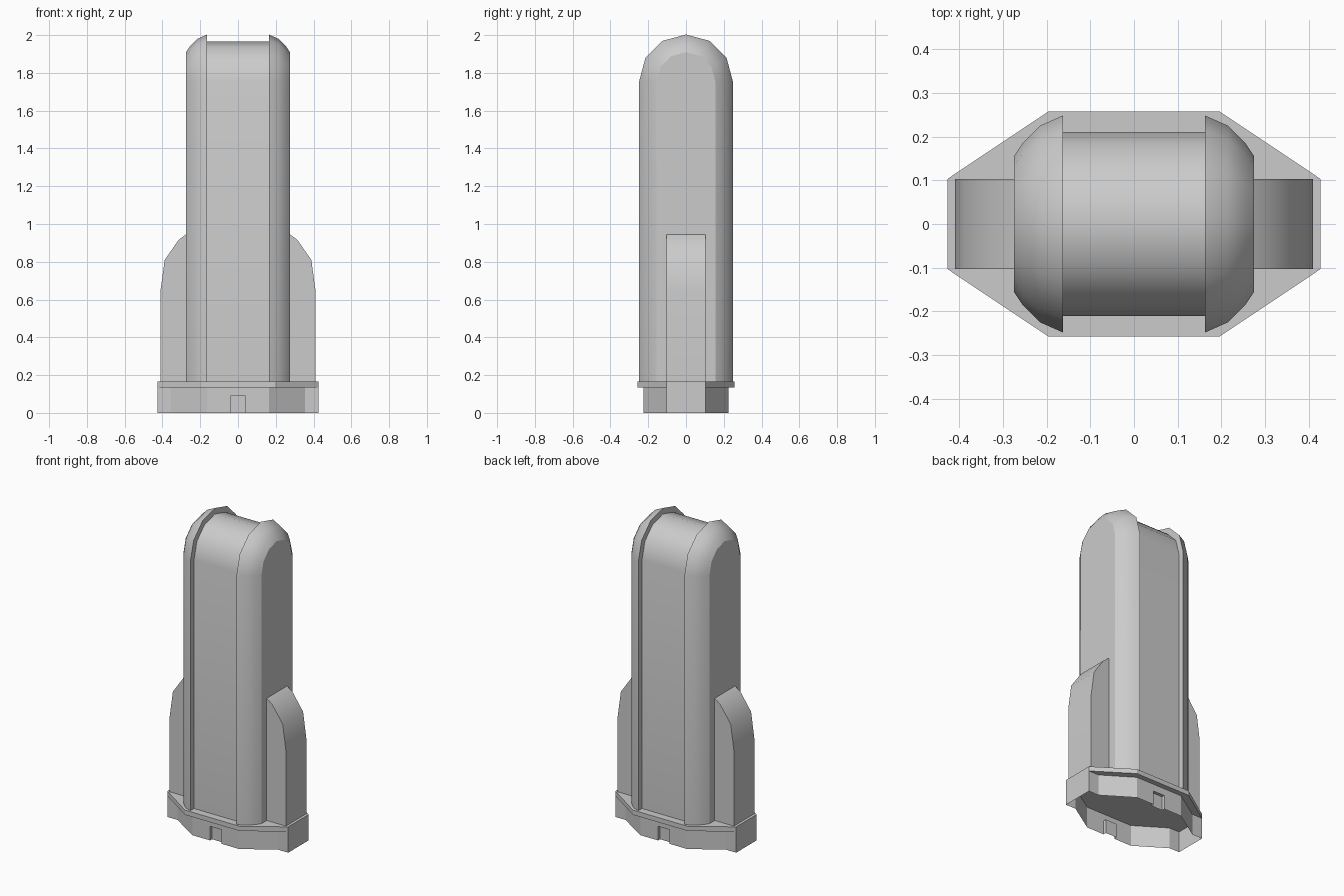
import bpy
import bmesh
from math import sin, cos, pi, radians

if "Cube" in bpy.data.objects:
    bpy.data.objects.remove(bpy.data.objects["Cube"], do_unlink=True)

grey = bpy.data.materials.new("plain_grey")
grey.use_nodes = True
COLOUR = (0.6, 0.6, 0.6, 1)
grey.diffuse_color = COLOUR
grey.node_tree.nodes["Principled BSDF"].inputs["Base Color"].default_value = COLOUR

DECK = 0.165       # top of the base rim
RIM = 0.135        # underside of the base rim
SPRING = 1.755     # height where the rounded top starts


def finish(name, bm, smooth=True, closed=True):
    if closed:
        bmesh.ops.recalc_face_normals(bm, faces=bm.faces)
    mesh = bpy.data.meshes.new(name)
    bm.to_mesh(mesh)
    bm.free()
    mesh.materials.append(grey)
    obj = bpy.data.objects.new(name, mesh)
    bpy.context.collection.objects.link(obj)
    if smooth:
        bpy.ops.object.select_all(action="DESELECT")
        obj.select_set(True)
        bpy.context.view_layer.objects.active = obj
        bpy.ops.object.shade_smooth_by_angle(angle=radians(32))
    return obj


def loft(name, rings, smooth=True):
    """Closed solid through a list of matching point rings."""
    bm = bmesh.new()
    loops = [[bm.verts.new(p) for p in ring] for ring in rings]
    n = len(loops[0])
    for low, high in zip(loops, loops[1:]):
        for i in range(n):
            j = (i + 1) % n
            bm.faces.new((low[i], low[j], high[j], high[i]))
    bm.faces.new(loops[0])
    bm.faces.new(loops[-1])
    return finish(name, bm, smooth)


def arch(x, r):
    """Upright arch outline in the y-z plane."""
    top = [(x, r * cos(k * pi / 6), SPRING + r * sin(k * pi / 6)) for k in range(7)]
    return [(x, r, DECK)] + top + [(x, -r, DECK)]


def four_way(corner):
    """Mirror the points of one quadrant into a full counter-clockwise outline."""
    right_back = corner + [(-x, y) for x, y in reversed(corner)]
    return right_back + [(-x, -y) for x, y in right_back]


# Central column, recessed between the two rounded side shells
loft("core_column", [arch(-0.17, 0.21), arch(0.17, 0.21)])

SHELL = [(0.163, 0.248), (0.215, 0.225), (0.255, 0.185), (0.275, 0.155)]
FIN = [(0.26, DECK), (0.41, DECK), (0.41, 0.65), (0.388, 0.81),
       (0.315, 0.915), (0.275, 0.945), (0.26, 0.945)]
for side, s in (("left", 1), ("right", -1)):
    # Rounded side shell and buttress fin
    loft(side + "_shell", [arch(s * x, r) for x, r in SHELL])
    loft(side + "_fin", [[(s * x, y, z) for x, z in FIN] for y in (-0.103, 0.103)])

# Base rim plate
rim = four_way([(0.427, 0.103), (0.195, 0.258)])
loft("base_rim", [[(x, y, z) for x, y in rim] for z in (RIM, DECK)], smooth=False)

# Thin open skirt below the rim, with a shallow notch front and back
NOTCH_W, NOTCH_TOP, WALL_Y, NOTCH_Y = 0.04, 0.09, 0.225, 0.205
corner = [(0.427, 0.103), (0.355, 0.103), (0.165, WALL_Y), (NOTCH_W, WALL_Y)]
upper = four_way(corner)
lower = four_way(corner + [(NOTCH_W, NOTCH_Y)])
bm = bmesh.new()
for outline, z0, z1 in ((lower, 0, NOTCH_TOP), (upper, NOTCH_TOP, RIM)):
    for (ax, ay), (bx, by) in zip(outline, outline[1:] + outline[:1]):
        bm.faces.new([bm.verts.new(p) for p in
                      ((ax, ay, z0), (bx, by, z0), (bx, by, z1), (ax, ay, z1))])
for s in (1, -1):
    ledge = [(-NOTCH_W, s * NOTCH_Y), (NOTCH_W, s * NOTCH_Y),
             (NOTCH_W, s * WALL_Y), (-NOTCH_W, s * WALL_Y)]
    if s > 0:
        ledge.reverse()
    bm.faces.new([bm.verts.new((x, y, NOTCH_TOP)) for x, y in ledge])
bmesh.ops.remove_doubles(bm, verts=bm.verts, dist=0.0005)
finish("base_skirt", bm, smooth=False, closed=False)
